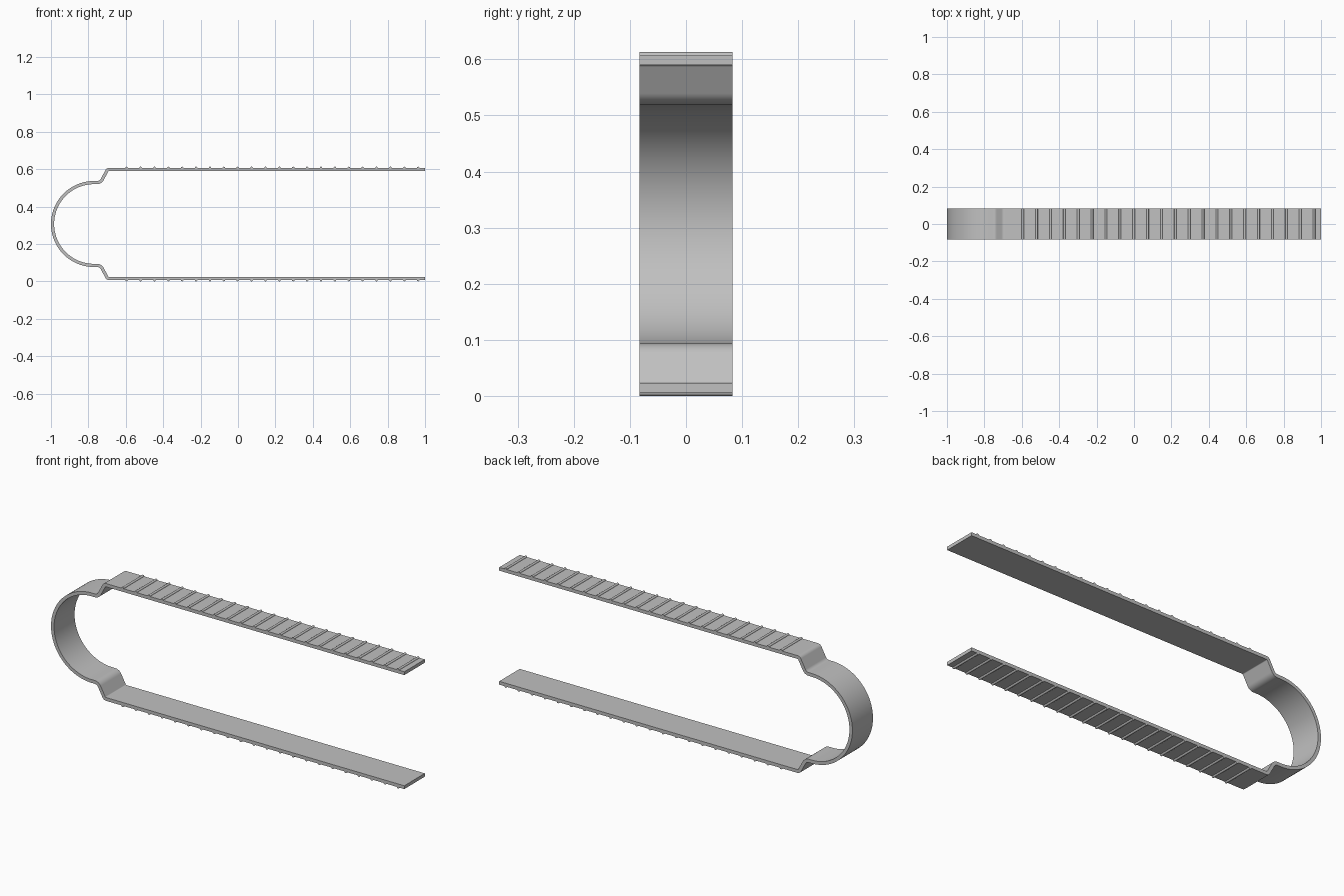
import bpy, bmesh, math
from mathutils import Vector

cube = bpy.data.objects.get("Cube")
if cube:
    bpy.data.objects.remove(cube, do_unlink=True)

HALF_W = 0.083      # half width of the strip
THICK = 0.017       # strip thickness
MID_Z = 0.3065      # mirror plane between the two arms
ARM = 0.2915        # arm centre line above the mirror plane
BOW_R = 0.2215      # bow centre line radius
BOW_X = -0.77
RIDGE_R = 0.0065

metal = bpy.data.materials.new("brushed grey")
metal.use_nodes = True
GREY = (0.53, 0.53, 0.53, 1)
metal.diffuse_color = GREY
metal.node_tree.nodes["Principled BSDF"].inputs["Base Color"].default_value = GREY


def extrude_profile(name, outline):
    """Closed x-z outline extruded across the strip width."""
    bm = bmesh.new()
    face = bm.faces.new([bm.verts.new((x, -HALF_W, z)) for x, z in outline])
    new = bmesh.ops.extrude_face_region(bm, geom=[face])["geom"]
    verts = [v for v in new if isinstance(v, bmesh.types.BMVert)]
    bmesh.ops.translate(bm, verts=verts, vec=(0, 2 * HALF_W, 0))
    bmesh.ops.recalc_face_normals(bm, faces=bm.faces)
    mesh = bpy.data.meshes.new(name)
    bm.to_mesh(mesh)
    bm.free()
    mesh.materials.append(metal)
    obj = bpy.data.objects.new(name, mesh)
    bpy.context.collection.objects.link(obj)
    bpy.ops.object.select_all(action="DESELECT")
    obj.select_set(True)
    bpy.context.view_layer.objects.active = obj
    bpy.ops.object.shade_smooth_by_angle(angle=math.radians(30))
    return obj


def fillet(a, b, c, radius, steps=8):
    """Arc that rounds the corner b between a and c."""
    u, w = (a - b).normalized(), (c - b).normalized()
    half = u.angle(w) / 2
    centre = b + (u + w).normalized() * radius / math.sin(half)
    p = b + u * radius / math.tan(half) - centre
    q = b + w * radius / math.tan(half) - centre
    return [centre + p.lerp(q, i / steps).normalized() * radius
            for i in range(steps + 1)]


def offset(path, d):
    """Parallel copy of an open path with mitred joints."""
    out = []
    for i, p in enumerate(path):
        before = (p - path[i - 1]).normalized() if i else None
        after = (path[i + 1] - p).normalized() if i + 1 < len(path) else None
        before, after = before or after, after or before
        t = (before + after).normalized()
        out.append(p + Vector((-t.y, t.x)) * d / t.dot(before))
    return out


# Upper half of the centre line: arm end, step down, then a quarter of the bow
tip = Vector((0.999, ARM))
shoulder = Vector((-0.697, ARM))
foot = Vector((-0.735, BOW_R))
bow_top = Vector((BOW_X, BOW_R))
upper = [tip] + fillet(tip, shoulder, foot, 0.014) + fillet(shoulder, foot, bow_top, 0.03)
upper += [Vector((BOW_X - BOW_R * math.sin(a), BOW_R * math.cos(a)))
          for a in (math.pi / 2 * i / 24 for i in range(25))]

# The lower half mirrors the upper one
path = upper + [Vector((p.x, -p.y)) for p in reversed(upper[:-1])]
path = [p + Vector((0, MID_Z)) for p in path]
extrude_profile("spring_strip", offset(path, THICK / 2) + offset(path, -THICK / 2)[::-1])

# Grip ridges: half-round bars on the outer face of each arm
for label, side in (("upper", 1), ("lower", -1)):
    base = MID_Z + side * (ARM + THICK / 2)
    for i in range(22):
        x = -0.595 + i * 0.0742
        arc = [(x + RIDGE_R * math.cos(k * math.pi / 8),
                base + side * RIDGE_R * math.sin(k * math.pi / 8)) for k in range(9)]
        extrude_profile(f"{label}_grip_ridge_{i + 1}", arc)
